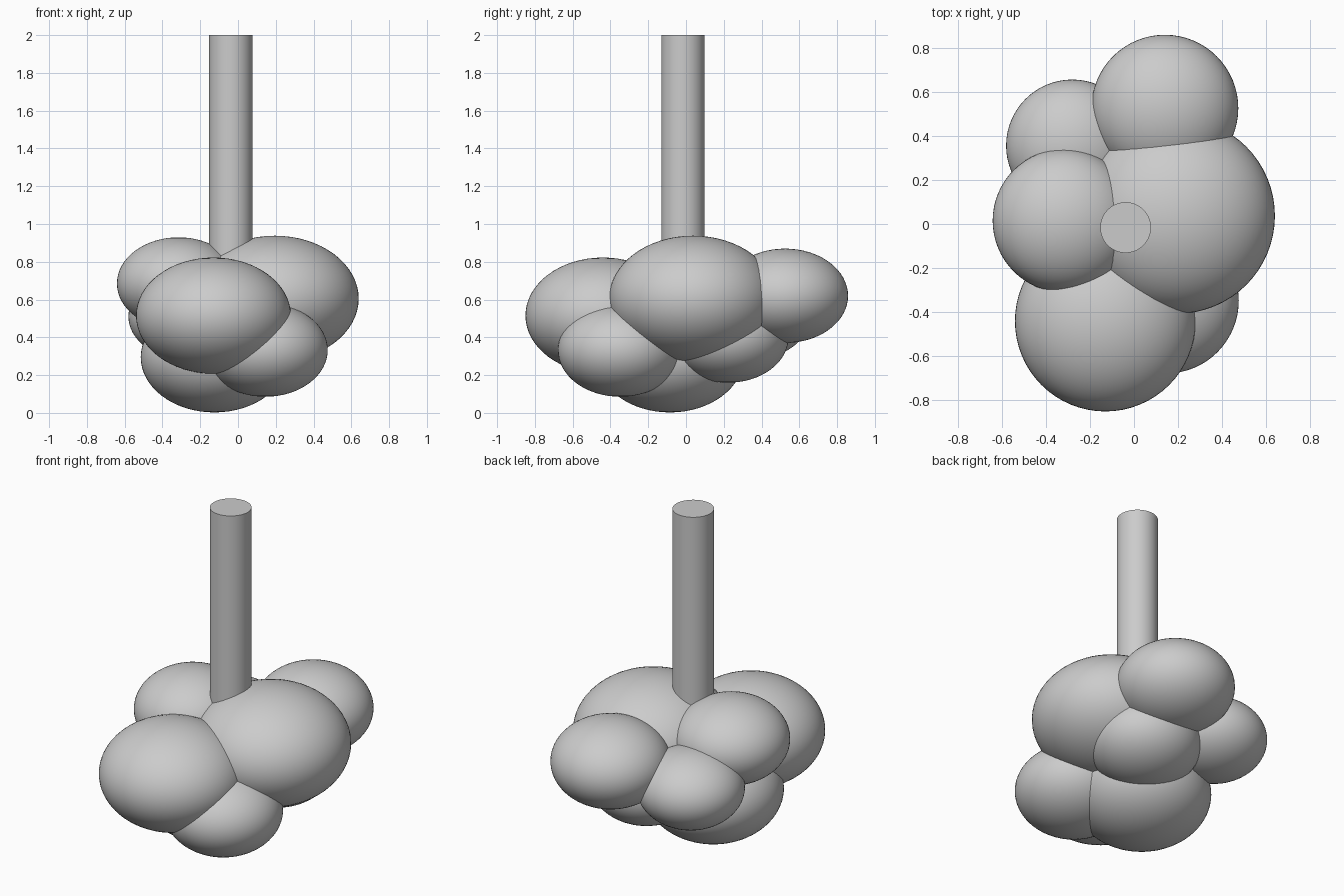
import bpy

if "Cube" in bpy.data.objects:
    bpy.data.objects.remove(bpy.data.objects["Cube"])

FLATTEN = 0.75  # every foliage clump is a sphere squashed in z


def clump(name, x, y, z, r):
    bpy.ops.mesh.primitive_uv_sphere_add(segments=64, ring_count=32, radius=1, location=(x, y, z))
    ob = bpy.context.object
    ob.name = name
    ob.scale = (r, r, r * FLATTEN)
    bpy.ops.object.transform_apply(location=False, rotation=False, scale=True)
    bpy.ops.object.shade_smooth()


# Cluster of overlapping rounded clumps: x, y, z, radius
clumps = {
    "main_clump": (0.195, 0.037, 0.605, 0.444),
    "left_clump": (-0.315, 0.015, 0.685, 0.326),
    "front_clump": (-0.13, -0.44, 0.515, 0.41),
    "back_clump": (0.14, 0.525, 0.62, 0.333),
    "back_left_clump": (-0.28, 0.355, 0.51, 0.30),
    "front_right_low_clump": (0.145, -0.348, 0.333, 0.33),
    "back_right_low_clump": (0.11, 0.223, 0.40, 0.32),
    "bottom_clump": (-0.125, -0.085, 0.295, 0.39),
}
for name, values in clumps.items():
    clump(name, *values)

# Straight round stem rising from the cluster
BASE, TOP = 0.6, 2.0
bpy.ops.mesh.primitive_cylinder_add(vertices=64, radius=0.115, depth=TOP - BASE,
                                    location=(-0.038, -0.016, (BASE + TOP) / 2))
bpy.context.object.name = "stem"
bpy.ops.object.shade_smooth_by_angle()
